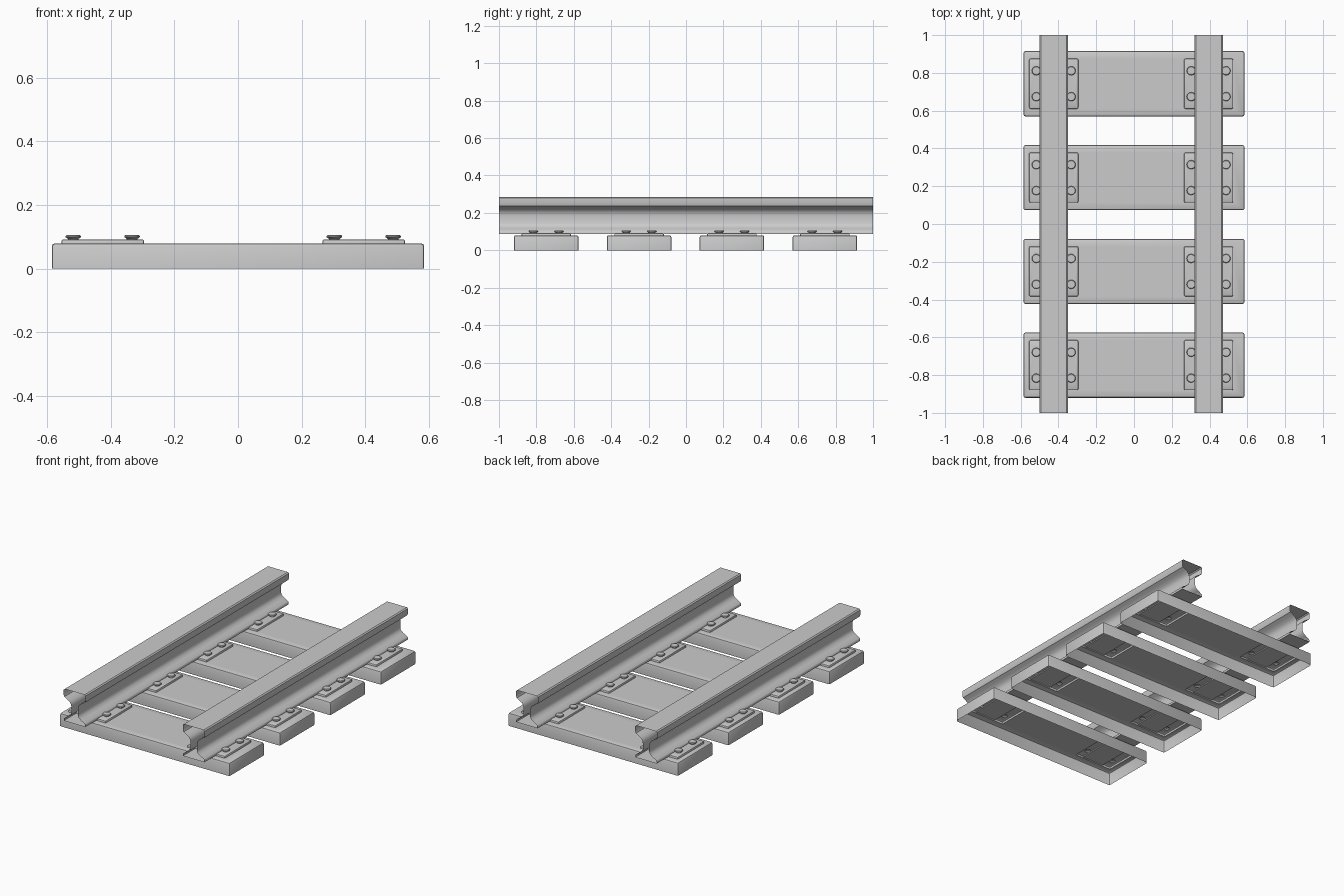
import bpy, bmesh, math
from mathutils import Matrix

if "Cube" in bpy.data.objects:
    bpy.data.objects.remove(bpy.data.objects["Cube"])

RAIL_X = (-0.425, 0.395)
SLEEPER_Y = (-0.7475, -0.251, 0.2455, 0.7425)


def make_object(name, bm):
    bmesh.ops.recalc_face_normals(bm, faces=bm.faces)
    me = bpy.data.meshes.new(name)
    bm.to_mesh(me)
    bm.free()
    ob = bpy.data.objects.new(name, me)
    bpy.context.collection.objects.link(ob)
    return ob


def smooth(ob, angle=35):
    bpy.ops.object.select_all(action='DESELECT')
    ob.select_set(True)
    bpy.context.view_layer.objects.active = ob
    bpy.ops.object.shade_smooth_by_angle(angle=math.radians(angle))


def block(bm, x, sx, sy, z0, z1, bevel):
    """Box whose top and upright edges are rounded; the bottom rim stays sharp."""
    mat = Matrix.Translation((x, 0, (z0 + z1) / 2)) @ Matrix.Diagonal((sx, sy, z1 - z0, 1))
    verts = bmesh.ops.create_cube(bm, size=1, matrix=mat)['verts']
    edges = {e for v in verts for e in v.link_edges
             if max(w.co.z for w in e.verts) > z1 - 1e-5}
    bmesh.ops.bevel(bm, geom=list(edges), offset=bevel, segments=2,
                    profile=0.5, affect='EDGES')


def bolt(bm, x, y, sides=12):
    """Bolt lathed from a mushroom-shaped profile."""
    rings = []
    for r, z in ((.017, .055), (.017, .094), (.024, .099), (.024, .103), (.021, .106)):
        rings.append([bm.verts.new((x + r * math.cos(a), y + r * math.sin(a), z))
                      for a in (math.tau * i / sides for i in range(sides))])
    for lo, hi in zip(rings, rings[1:]):
        for i in range(sides):
            j = (i + 1) % sides
            bm.faces.new((lo[i], lo[j], hi[j], hi[i]))
    bm.faces.new(rings[0][::-1])
    bm.faces.new(rings[-1])


def union(base, name, build):
    """Fuse a helper part onto base, then discard the helper."""
    bm = bmesh.new()
    build(bm)
    helper = make_object(name, bm)
    helper.hide_render = True
    mod = base.modifiers.new(name, 'BOOLEAN')
    mod.operation, mod.solver, mod.object = 'UNION', 'EXACT', helper
    bpy.context.view_layer.update()
    me = bpy.data.meshes.new_from_object(
        base.evaluated_get(bpy.context.evaluated_depsgraph_get()))
    base.modifiers.clear()
    base.data = me
    bpy.data.objects.remove(helper)


# Sleeper with raised tie plates and bolts
bm = bmesh.new()
block(bm, 0, 1.17, 0.345, 0, 0.08, 0.01)
sleeper = make_object("sleeper", bm)


def plates(bm):
    for x in RAIL_X:
        block(bm, x, 0.26, 0.265, 0.065, 0.0925, 0.007)


def bolts(bm):
    for x in RAIL_X:
        for dx in (-0.0925, 0.0925):
            for y in (-0.0685, 0.0685):
                bolt(bm, x + dx, y)


union(sleeper, "tie_plates", plates)
union(sleeper, "bolts", bolts)

# Hollow underside
bm = bmesh.new()
bm.from_mesh(sleeper.data)
under = [f for f in bm.faces if all(v.co.z < 1e-4 for v in f.verts)]
bmesh.ops.delete(bm, geom=under, context='FACES')
bm.to_mesh(sleeper.data)
bm.free()
smooth(sleeper)

# Repeat the sleeper along the track
sleeper.location.y = SLEEPER_Y[0]
for y in SLEEPER_Y[1:]:
    copy = sleeper.copy()
    copy.location.y = y
    bpy.context.collection.objects.link(copy)

# Rails: mirrored half profile swept along y, open at the ends
half = [(.068, .285), (.075, .279), (.075, .247), (.070, .236), (.052, .226),
        (.034, .215), (.024, .200), (.022, .185), (.022, .145), (.028, .130),
        (.045, .118), (.070, .104), (.074, .098), (.074, .086)]
profile = half + [(-x, z) for x, z in reversed(half)]
for name, cx in zip(("left_rail", "right_rail"), RAIL_X):
    bm = bmesh.new()
    front, back = [[bm.verts.new((cx + x, y, z)) for x, z in profile] for y in (-1, 1)]
    n = len(profile)
    for i in range(n):
        j = (i + 1) % n
        bm.faces.new((front[i], front[j], back[j], back[i]))
    smooth(make_object(name, bm))
